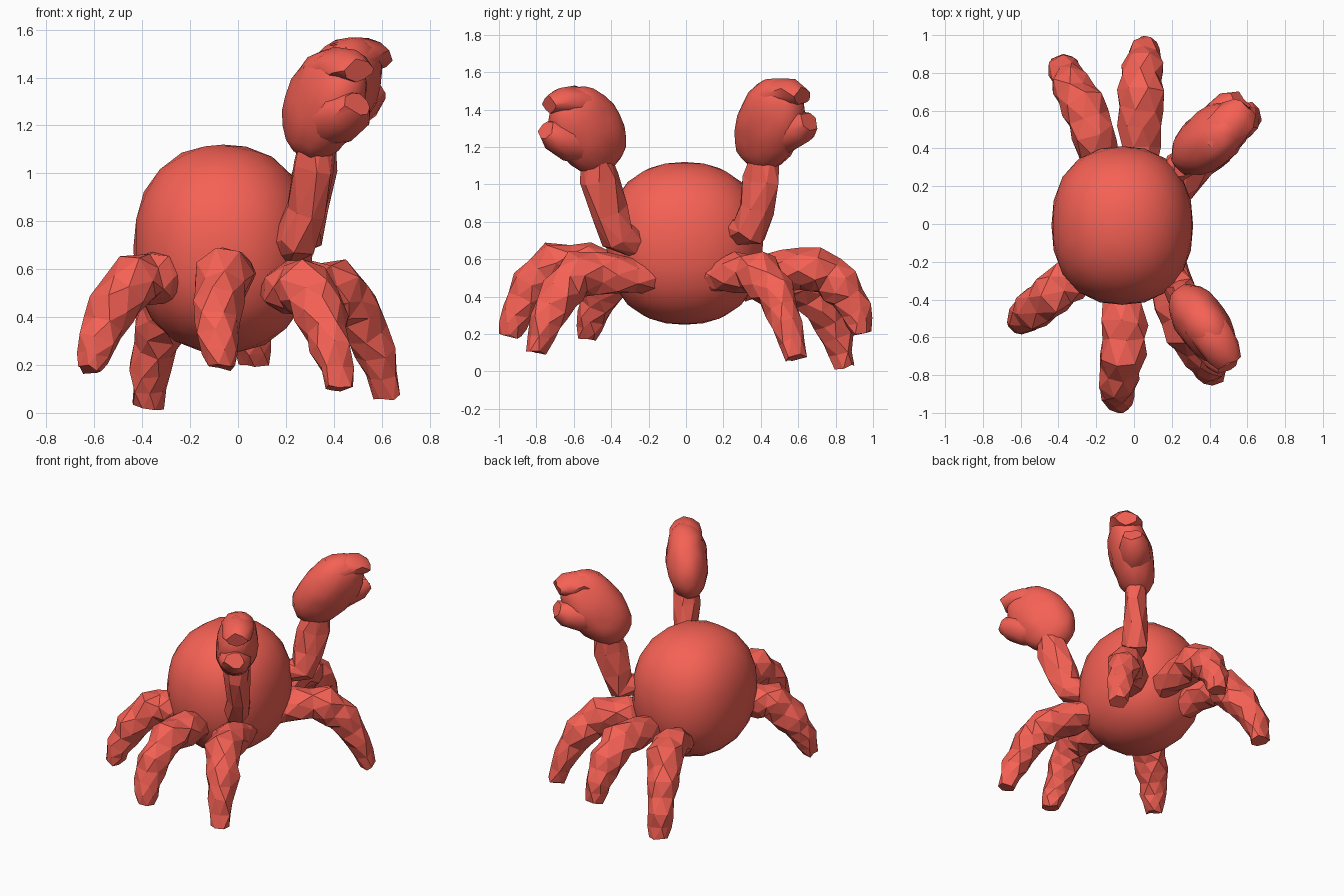
import bpy, bmesh, math, random
from mathutils import Vector, Matrix

if "Cube" in bpy.data.objects:
    bpy.data.objects.remove(bpy.data.objects["Cube"])

random.seed(4)
red = bpy.data.materials.new("red_shell")
red.diffuse_color = (0.92, 0.12, 0.09, 1)
red.use_nodes = True
red.node_tree.nodes["Principled BSDF"].inputs["Base Color"].default_value = red.diffuse_color


def finish(bm, name, smooth=None):
    bmesh.ops.recalc_face_normals(bm, faces=bm.faces)
    me = bpy.data.meshes.new(name)
    bm.to_mesh(me)
    bm.free()
    ob = bpy.data.objects.new(name, me)
    bpy.context.collection.objects.link(ob)
    me.materials.append(red)
    if smooth:
        bpy.ops.object.select_all(action='DESELECT')
        ob.select_set(True)
        bpy.context.view_layer.objects.active = ob
        bpy.ops.object.shade_smooth_by_angle(angle=math.radians(smooth))
    return ob


def limb(name, points, sizes, jitter=0.012, sides=7, smooth=None, joints=False):
    """Faceted tube; sizes are (half width, half thickness) per point."""
    pts = [Vector(p) for p in points]
    if joints:  # extra pinched rings between the joints
        p2, s2 = [pts[0]], [sizes[0]]
        for a, b, s, t in zip(pts, pts[1:], sizes, sizes[1:]):
            p2 += [(a + b) / 2, b]
            s2 += [tuple((u + v) * 0.48 for u, v in zip(s, t)), tuple(v * 1.03 for v in t)]
        pts, sizes = p2, s2
    flat = pts[-1] - pts[0]
    side = Vector((-flat.y, flat.x, 0)).normalized()
    bm = bmesh.new()
    rings = []
    for i, (p, (w, t)) in enumerate(zip(pts, sizes)):
        tan = (pts[min(i + 1, len(pts) - 1)] - pts[max(i - 1, 0)]).normalized()
        up = tan.cross(side).normalized()
        ring = []
        for k in range(sides):
            a = math.tau * (k + 0.5 * (i % 2)) / sides
            noise = Vector([random.uniform(-jitter, jitter) for _ in range(3)])
            ring.append(bm.verts.new(p + side * w * math.cos(a) + up * t * math.sin(a) + noise))
        rings.append(ring)
    for i, (r0, r1) in enumerate(zip(rings, rings[1:])):
        for k in range(sides):
            n = (k + 1) % sides
            if i % 2 == 0:
                bm.faces.new((r0[k], r0[n], r1[k]))
                bm.faces.new((r0[n], r1[n], r1[k]))
            else:
                bm.faces.new((r0[k], r0[n], r1[n]))
                bm.faces.new((r0[k], r1[n], r1[k]))
    bm.faces.new(rings[0])
    bm.faces.new(rings[-1])
    return finish(bm, name, smooth)


def blob(name, matrix, radii, power, jitter, smooth):
    """Slightly boxy ellipsoid."""
    bm = bmesh.new()
    bmesh.ops.create_icosphere(bm, subdivisions=3, radius=1)
    for v in bm.verts:
        n = sum(abs(c) ** power for c in v.co) ** (1 / power)
        v.co = Vector([c / n * r + random.uniform(-jitter, jitter) for c, r in zip(v.co, radii)])
    bm.transform(matrix)
    return finish(bm, name, smooth)


# Round body
blob("body", Matrix.Translation((-0.062, -0.008, 0.685)), (0.375, 0.42, 0.435), 2.3, 0, 40)

# Six bent walking legs
leg_size = [(0.10, 0.09), (0.12, 0.11), (0.12, 0.12), (0.105, 0.11), (0.09, 0.085), (0.06, 0.055)]
legs = {
    "front_leg": [(-0.05, -0.30, 0.52), (-0.05, -0.53, 0.57), (-0.06, -0.70, 0.58),
                  (-0.08, -0.83, 0.45), (-0.08, -0.91, 0.31), (-0.07, -0.94, 0.19)],
    "front_right_leg": [(0.17, -0.17, 0.51), (0.22, -0.40, 0.52), (0.28, -0.58, 0.52),
                        (0.35, -0.68, 0.41), (0.39, -0.76, 0.26), (0.42, -0.80, 0.10)],
    "front_left_leg": [(-0.22, -0.20, 0.55), (-0.34, -0.30, 0.57), (-0.43, -0.37, 0.56),
                       (-0.53, -0.45, 0.43), (-0.59, -0.50, 0.29), (-0.62, -0.53, 0.18)],
    "back_leg": [(0.02, 0.30, 0.52), (0.03, 0.52, 0.54), (0.04, 0.70, 0.55),
                 (0.05, 0.83, 0.46), (0.06, 0.91, 0.32), (0.07, 0.94, 0.21)],
    "back_left_leg": [(-0.17, 0.30, 0.47), (-0.22, 0.48, 0.51), (-0.27, 0.62, 0.49),
                      (-0.33, 0.73, 0.35), (-0.37, 0.81, 0.18), (-0.38, 0.85, 0.025)],
    "back_right_leg": [(0.17, 0.12, 0.51), (0.27, 0.27, 0.53), (0.40, 0.40, 0.52),
                       (0.50, 0.48, 0.42), (0.58, 0.54, 0.25), (0.62, 0.58, 0.07)],
}
for name, pts in legs.items():
    limb(name, pts, leg_size, joints=True)

# Raised arms
arm_size = [(0.07, 0.07), (0.085, 0.10), (0.08, 0.11), (0.085, 0.115), (0.075, 0.08)]
limb("front_arm", [(0.20, -0.27, 0.69), (0.25, -0.36, 0.72), (0.28, -0.41, 0.85),
                   (0.32, -0.46, 1.02), (0.34, -0.49, 1.18)], arm_size)
limb("back_arm", [(0.20, 0.27, 0.74), (0.28, 0.34, 0.75), (0.30, 0.37, 0.87),
                  (0.32, 0.40, 1.02), (0.34, 0.42, 1.18)], arm_size)


# Pincers: rounded palm with a notch between upper and lower fingers
def claw(label, centre, heading, pitch, roll, radii, lift):
    c = Vector(centre)
    yaw = Matrix.Rotation(math.radians(heading), 4, 'Z') @ Matrix.Rotation(math.radians(roll), 4, 'X')
    m = Matrix.Translation(c) @ yaw @ Matrix.Rotation(math.radians(-pitch), 4, 'Y')
    blob(label + "_palm", m, radii, 2.2, 0.006, 50)
    place = Matrix.Translation(c + Vector((0, 0, lift))) @ yaw
    fingers = {
        "upper_finger": ([(0.0, 0, 0.12), (0.10, 0, 0.155), (0.19, 0, 0.155), (0.25, 0, 0.14)],
                         [(0.11, 0.09), (0.11, 0.08), (0.10, 0.07), (0.07, 0.045)]),
        "lower_finger": ([(0.0, 0, -0.06), (0.12, 0, -0.06), (0.21, 0, -0.03), (0.265, 0, 0.0)],
                         [(0.12, 0.12), (0.11, 0.11), (0.095, 0.085), (0.065, 0.05)]),
    }
    for part, (pts, sizes) in fingers.items():
        limb(label + "_" + part, [place @ Vector(p) for p in pts], sizes, 0.008, 9, 40)


claw("front_claw", (0.36, -0.525, 1.29), -58, 48, -6, (0.255, 0.135, 0.195), 0.0)
claw("back_claw", (0.40, 0.45, 1.32), 52, 54, 16, (0.28, 0.14, 0.185), 0.02)
